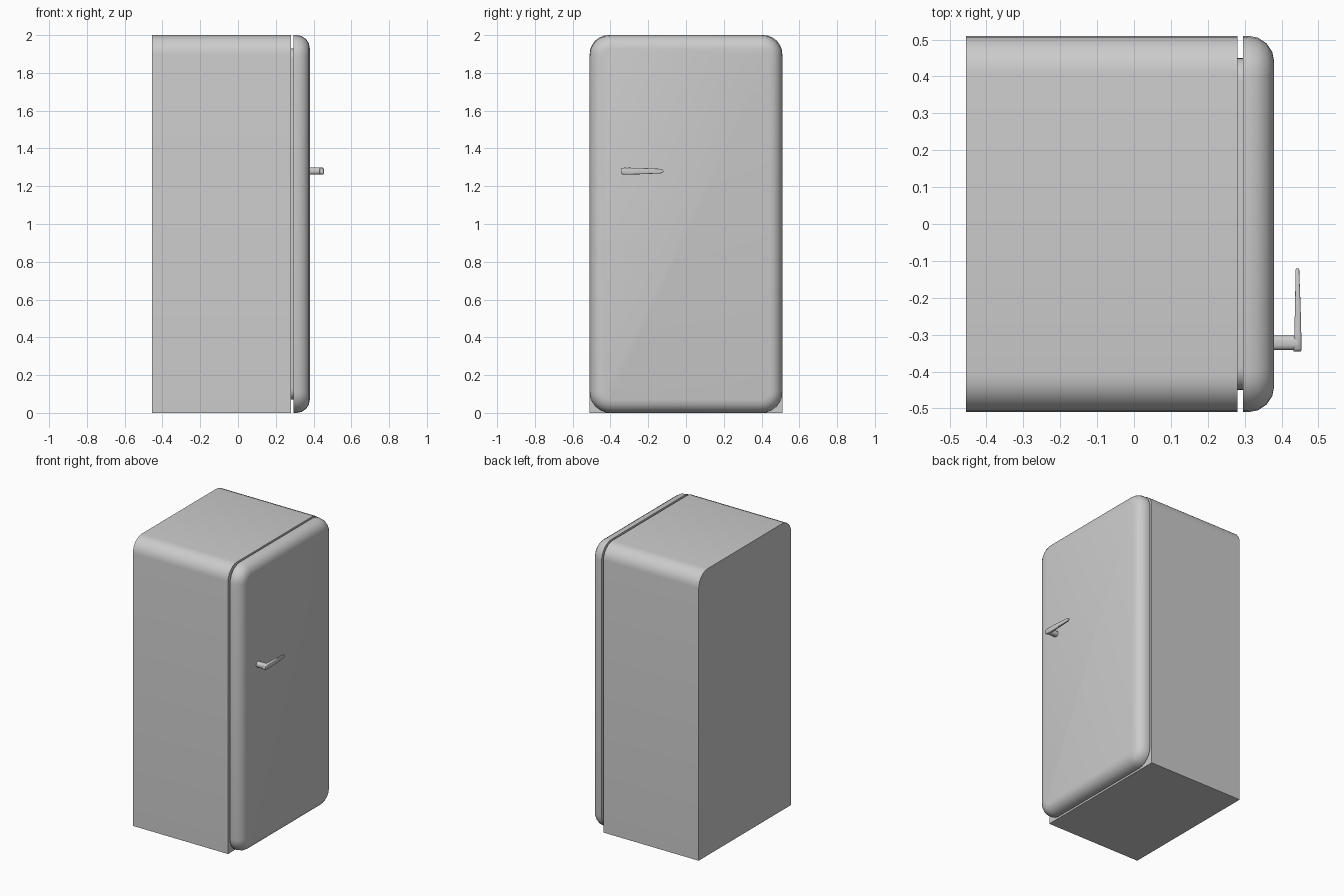
import bpy, bmesh
from math import sin, cos, pi, radians

if "Cube" in bpy.data.objects:
    bpy.data.objects.remove(bpy.data.objects["Cube"])


def rounded(hw, z0, z1, r, r_low, seg):
    """Rounded rectangle as (u, z) points, counter-clockwise from lower right."""
    pts = []
    for su, sz, a0, rad in ((1, 0, -90, r_low), (1, 1, 0, r), (-1, 1, 90, r), (-1, 0, 180, r_low)):
        n = seg if rad > 0 else 0
        for i in range(n + 1):
            a = radians(a0 + 90 * i / max(n, 1))
            cu = su * (hw - rad)
            cz = z1 - rad if sz else z0 + rad
            pts.append((cu + rad * cos(a), cz + rad * sin(a)) if n else (su * hw, z1 if sz else z0))
    return pts


def loft(name, rings, angle=35):
    """Skin matching rings of 3D points and cap both ends."""
    bm = bmesh.new()
    vs = [[bm.verts.new(p) for p in ring] for ring in rings]
    n = len(vs[0])
    for a, b in zip(vs, vs[1:]):
        for i in range(n):
            j = (i + 1) % n
            bm.faces.new((a[i], a[j], b[j], b[i]))
    bm.faces.new(vs[0][::-1])
    bm.faces.new(vs[-1])
    bmesh.ops.recalc_face_normals(bm, faces=bm.faces)
    me = bpy.data.meshes.new(name)
    bm.to_mesh(me)
    bm.free()
    ob = bpy.data.objects.new(name, me)
    bpy.context.collection.objects.link(ob)
    bpy.ops.object.select_all(action='DESELECT')
    ob.select_set(True)
    bpy.context.view_layer.objects.active = ob
    bpy.ops.object.shade_smooth_by_angle(angle=radians(angle))
    return ob


def at_x(x, pts, y=0.0):
    return [(x, y + u, z) for u, z in pts]


# Cabinet: rounded top corners, square bottom
body = rounded(0.51, 0, 2, 0.1, 0, 6)
loft("cabinet", [at_x(x, body) for x in (-0.455, 0.28)])

# Recessed seal between cabinet and door
seal = rounded(0.45, 0.07, 1.93, 0.06, 0.06, 6)
loft("door_seal", [at_x(x, seal) for x in (0.275, 0.30)])

# Door: rounded slab with a soft front edge
R, F = 0.11, 0.07
rings = [at_x(0.295, rounded(0.51, 0, 2, R, R, 6))]
for k in range(5):
    a = pi / 2 * k / 4
    d = F * (1 - cos(a))
    rings.append(at_x(0.31 + F * sin(a), rounded(0.51 - d, d, 2 - d, R - d, R - d, 6)))
loft("door", rings)

# Handle post
post = rounded(0.02, 1.262, 1.298, 0.014, 0.014, 3)
loft("handle_post", [at_x(x, post, -0.322) for x in (0.375, 0.445)], 50)

# Handle lever: tapers towards its tip (y, centre x, half width, half height)
lever = []
for y, x, hx, hz in ((-0.345, 0.443, 0.010, 0.011), (-0.338, 0.443, 0.011, 0.017),
                     (-0.30, 0.444, 0.0095, 0.018), (-0.22, 0.444, 0.0075, 0.016),
                     (-0.135, 0.443, 0.0052, 0.012), (-0.125, 0.443, 0.005, 0.009),
                     (-0.12, 0.443, 0.004, 0.004)):
    r = min(hx, hz) * 0.5
    lever.append([(x + u, y, z) for u, z in rounded(hx, 1.28 - hz, 1.28 + hz, r, r, 2)])
loft("handle_lever", lever, 50)
